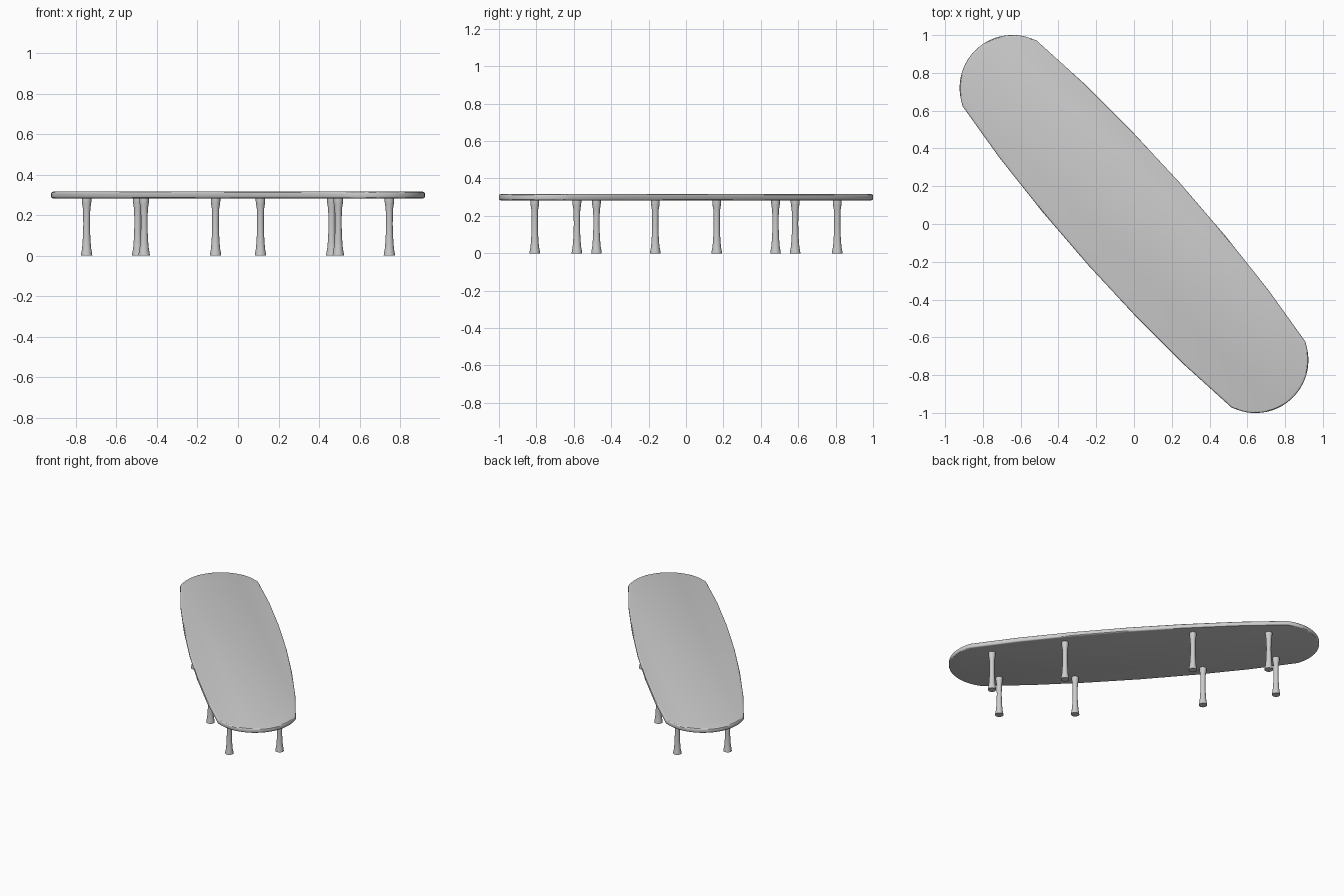
import bpy, bmesh, math

if "Cube" in bpy.data.objects:
    bpy.data.objects.remove(bpy.data.objects["Cube"])

AX = (0.666, -0.746)   # long axis of the table
AY = (0.746, 0.666)    # short axis of the table


def place(a, p):
    """Table coordinates (along, across) to world x, y."""
    return a * AX[0] + p * AY[0], a * AX[1] + p * AY[1]


def finish(name, bm, angle):
    bmesh.ops.recalc_face_normals(bm, faces=bm.faces)
    me = bpy.data.meshes.new(name)
    bm.to_mesh(me)
    bm.free()
    ob = bpy.data.objects.new(name, me)
    bpy.context.collection.objects.link(ob)
    bpy.ops.object.select_all(action='DESELECT')
    ob.select_set(True)
    bpy.context.view_layer.objects.active = ob
    bpy.ops.object.shade_smooth_by_angle(angle=math.radians(angle))
    return ob


# Table top: bowed sides with round ends, rounded rim
side = [(-1.069, 0.262), (-0.735, 0.298), (-0.37, 0.319), (0, 0.326),
        (0.37, 0.319), (0.735, 0.298), (1.069, 0.262)]
centre, radius = 0.966, 0.28
start = math.atan2(0.262, 1.069 - centre)
steps = 24
half = list(side)
for i in range(1, steps):
    t = start * (1 - 2 * i / steps)
    half.append((centre + radius * math.cos(t), radius * math.sin(t)))
outline = half + [(-a, -p) for a, p in half]

Z0, Z1 = 0.283, 0.316
bm = bmesh.new()
base = bm.faces.new([bm.verts.new((*place(a, p), Z0)) for a, p in outline])
ext = bmesh.ops.extrude_face_region(bm, geom=[base], use_keep_orig=True)
for v in ext['geom']:
    if isinstance(v, bmesh.types.BMVert):
        v.co.z = Z1
rim = [e for e in bm.edges if abs(e.verts[0].co.z - e.verts[1].co.z) < 1e-5]
bmesh.ops.bevel(bm, geom=rim, offset=0.010, segments=3, profile=0.5,
                affect='EDGES', clamp_overlap=True)
finish("table_top", bm, 30)

# Turned legs: waisted profile, flared at foot and head
profile = [(0.028, 0.0), (0.027, 0.012), (0.023, 0.032), (0.020, 0.065),
           (0.0175, 0.11), (0.0165, 0.155), (0.017, 0.20), (0.0185, 0.235),
           (0.0225, 0.258), (0.0235, 0.27), (0.0235, 0.285)]


def leg(name, x, y, n=20):
    bm = bmesh.new()
    rings = [[bm.verts.new((x + r * math.cos(math.tau * k / n),
                            y + r * math.sin(math.tau * k / n), z))
              for k in range(n)] for r, z in profile]
    for lo, hi in zip(rings, rings[1:]):
        for k in range(n):
            bm.faces.new((lo[k], lo[(k + 1) % n], hi[(k + 1) % n], hi[k]))
    bm.faces.new(rings[0][::-1])
    bm.faces.new(rings[-1])
    finish(name, bm, 40)


# Four pairs of legs
for label, a, p in (("outer", 0.933, 0.169), ("inner", 0.431, 0.236)):
    for sa, end in ((-1, "back"), (1, "front")):
        for sp, hand in ((-1, "left"), (1, "right")):
            leg(f"{label}_leg_{end}_{hand}", *place(sa * a, sp * p))
